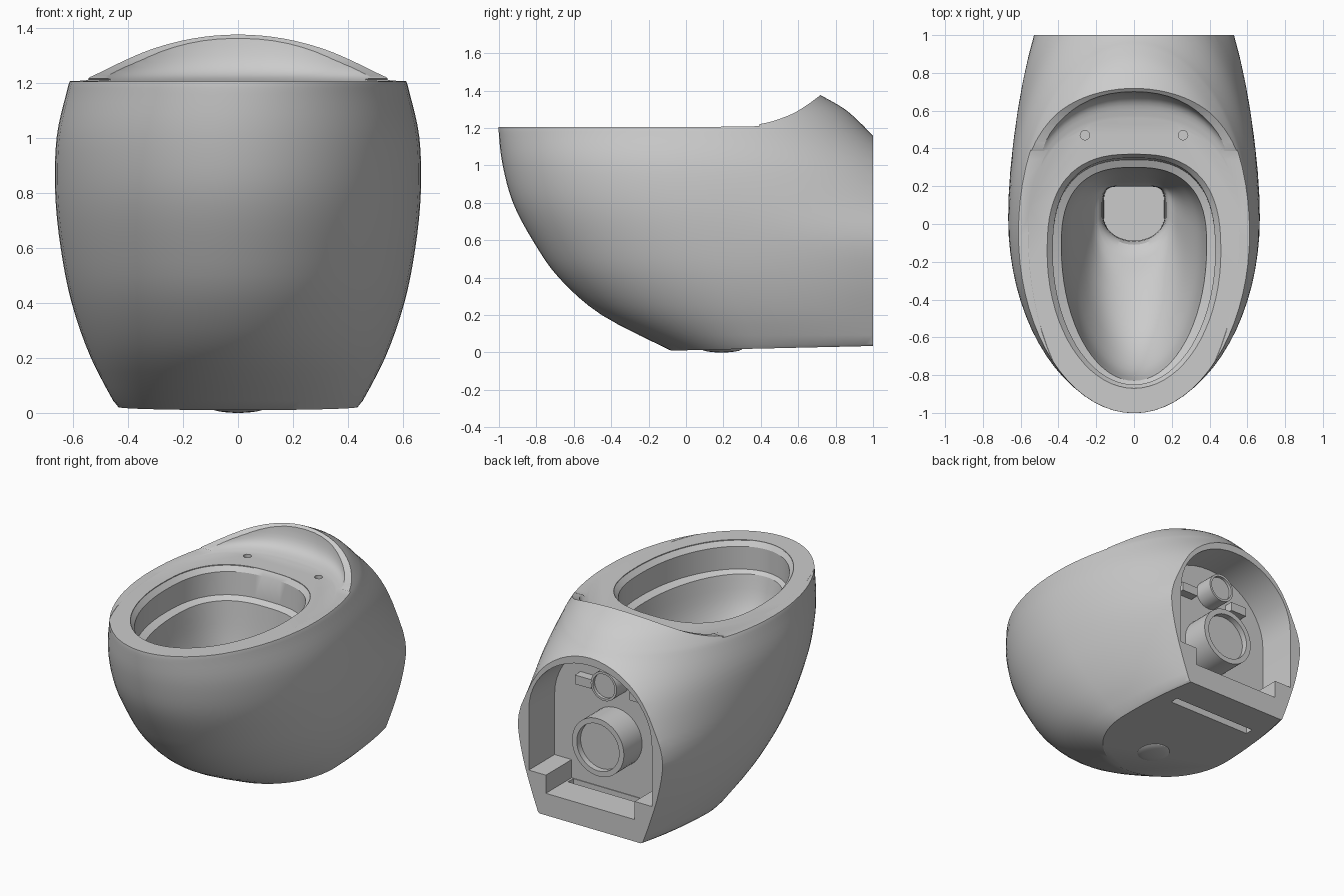
import bpy, bmesh, math
from mathutils import Matrix

if "Cube" in bpy.data.objects:
    bpy.data.objects.remove(bpy.data.objects["Cube"])

ceramic = bpy.data.materials.new("grey ceramic")
ceramic.use_nodes = True
ceramic.diffuse_color = (0.6, 0.6, 0.6, 1)
ceramic.node_tree.nodes["Principled BSDF"].inputs["Base Color"].default_value = (0.6, 0.6, 0.6, 1)


def finish(name, bm):
    bmesh.ops.recalc_face_normals(bm, faces=bm.faces)
    mesh = bpy.data.meshes.new(name)
    bm.to_mesh(mesh)
    bm.free()
    mesh.materials.append(ceramic)
    ob = bpy.data.objects.new(name, mesh)
    bpy.context.collection.objects.link(ob)
    return ob


def skin(name, rings):
    """Join closed rings of points into a capped solid."""
    bm = bmesh.new()
    loops = [[bm.verts.new(p) for p in ring] for ring in rings]
    for a, b in zip(loops, loops[1:]):
        for i in range(len(a)):
            j = (i + 1) % len(a)
            bm.faces.new((a[i], a[j], b[j], b[i]))
    bm.faces.new(loops[0])
    bm.faces.new(loops[-1])
    return finish(name, bm)


def smooth_rows(rows, steps):
    """Catmull-Rom interpolation between rows of section values."""
    out = []
    for i in range(len(rows) - 1):
        p = [rows[max(0, min(len(rows) - 1, i + k))] for k in (-1, 0, 1, 2)]
        for s in range(steps):
            t = s / steps
            out.append([b + t * ((c - a) + t * ((2 * a - 5 * b + 4 * c - d)
                        + t * (3 * (b - c) + d - a))) / 2 for a, b, c, d in zip(*p)])
    return out + [list(rows[-1])]


def egg(z, front, back, mid, w, power, n=72):
    """Horizontal section: elliptical front half, squarer back half."""
    pts = []
    for i in range(n):
        a = 2 * math.pi * i / n
        c, s = math.cos(a), math.sin(a)
        e = 2 / power if s > 0 else 1
        x = math.copysign(abs(c) ** e, c) * w
        y = mid + abs(s) ** e * (back - mid if s > 0 else front - mid)
        pts.append((x, y, z))
    return pts


def box(name, x0, x1, y0, y1, z0, z1):
    return skin(name, [[(x0, y0, z), (x1, y0, z), (x1, y1, z), (x0, y1, z)] for z in (z0, z1)])


def lathe(name, z, profile, n=40):
    """Turn a (radius, y) profile about a front-to-back axis at height z."""
    return skin(name, [[(r * math.cos(2 * math.pi * i / n), y, z + r * math.sin(2 * math.pi * i / n))
                        for i in range(n)] for r, y in profile])


def cut(target, cutter):
    mod = target.modifiers.new("cut", "BOOLEAN")
    mod.operation, mod.solver, mod.object = "DIFFERENCE", "EXACT", cutter
    bpy.context.view_layer.update()
    graph = bpy.context.evaluated_depsgraph_get()
    mesh = bpy.data.meshes.new_from_object(target.evaluated_get(graph))
    target.modifiers.clear()
    target.data = mesh
    bpy.data.objects.remove(cutter)


# Outer shell: z, front, back, widest y, half width, back power
shell = [
    (0.01, -0.08, 1.54, 0.4, 0.435, 2),
    (0.2, -0.45, 1.53, 0.3, 0.535, 2),
    (0.4, -0.68, 1.62, 0.2, 0.605, 2),
    (0.6, -0.82, 1.66, 0.12, 0.645, 2),
    (0.8, -0.925, 1.39, 0.05, 0.665, 2),
    (1.0, -0.98, 1.18, 0, 0.66, 2),
    (1.16, -1, 1.0, -0.03, 0.625, 2),
    (1.22, -1, 0.94, -0.05, 0.605, 2),
    (1.3, -0.99, 0.85, -0.05, 0.55, 2),
    (1.375, -0.97, 0.72, -0.05, 0.48, 2),
    (1.43, -0.95, 0.6, -0.05, 0.42, 2)]
rings = [egg(*r) for r in smooth_rows(shell, 4)]
rings[0] = [(x, y, z + 0.023 * (y + 0.08)) for x, y, z in rings[0]]
body = skin("bowl_body", rings)

# Flat wall end
cut(body, box("wall_cutter", -2, 2, 1, 3, -1, 3))

# Level rim sweeping up to the rear crest
rim = smooth_rows([(-1.5, 1.207), (0.2, 1.207), (0.4, 1.222), (0.55, 1.268), (0.65, 1.325), (0.74, 1.393)], 5)
side = rim + [(0.74, 2), (-1.5, 2)]
cut(body, skin("rim_cutter", [[(x, y, z) for y, z in side] for x in (-1, 1)]))

# Dished deck in front of the crest
dish = [(1.205, -1.1, 0.56, -0.05, 0.56, 2.4), (1.23, -1.1, 0.645, -0.05, 0.59, 2.4),
        (1.3, -1.1, 0.69, -0.05, 0.6, 2.3), (1.45, -1.1, 0.71, -0.05, 0.61, 2.2)]
cut(body, skin("dish_cutter", [egg(*r) for r in smooth_rows(dish, 4)]))

# Basin: opening, shelf under the rim, funnel and sump
basin = [(1.3, -0.87, 0.37, -0.15, 0.46, 2.6), (1.2, -0.87, 0.37, -0.15, 0.46, 2.6),
         (1.17, -0.85, 0.35, -0.15, 0.43, 2.6), (1.02, -0.85, 0.34, -0.15, 0.43, 2.6),
         (1.0, -0.83, 0.3, -0.12, 0.385, 2.6)]
funnel = [(1.0, -0.83, 0.3, -0.12, 0.385, 2.6), (0.8, -0.77, 0.28, -0.1, 0.35, 2.7),
          (0.6, -0.6, 0.25, -0.05, 0.28, 3), (0.45, -0.3, 0.22, 0, 0.215, 4),
          (0.38, -0.11, 0.2, 0.04, 0.17, 6), (0.2, -0.09, 0.2, 0.04, 0.16, 6)]
cut(body, skin("basin_cutter", [egg(*r) for r in basin + smooth_rows(funnel, 4)[1:]]))

# Rear service recess with arched top, lower trough and floor slot
arch = [(0.45 * math.cos(math.pi * i / 24), 0.7 + 0.41 * math.sin(math.pi * i / 24)) for i in range(25)]
outline = arch + [(-0.45, 0.3), (-0.325, 0.3), (-0.325, 0.18), (0.325, 0.18), (0.325, 0.3), (0.45, 0.3)]
cut(body, skin("recess_cutter", [[(x, y, z) for x, z in outline] for y in (0.73, 1.2)]))
cut(body, box("slot_cutter", -0.31, 0.31, 0.735, 0.79, -0.1, 0.25))

# Seat bolt holes
for sx in (-1, 1):
    cut(body, skin("bolt_cutter", [[(sx * 0.26 + 0.025 * math.cos(k * math.pi / 8), 0.47 + 0.025 * math.sin(k * math.pi / 8), z)
                                    for k in range(16)] for z in (1.1, 1.4)]))

# Waste outlet and flush inlet
outlet = lathe("waste_outlet", 0.54, [(0.19, 0.72), (0.19, 0.92), (0.155, 0.92), (0.155, 0.88)])
inlet = lathe("flush_inlet", 0.92, [(0.095, 0.72), (0.095, 0.86), (0.08, 0.86), (0.08, 0.84)])

# Ribs beside the inlet
ribs = [box(n, s * 0.2 - 0.06, s * 0.2 + 0.06, 0.72, 0.79, 0.84, 0.9)
        for n, s in (("left_rib", 1), ("right_rib", -1))]

# Shallow drain boss under the body
bm = bmesh.new()
bmesh.ops.create_uvsphere(bm, u_segments=24, v_segments=12, radius=1,
                          matrix=Matrix.Translation((0, 0.19, 0.02)) @ Matrix.Diagonal((0.1, 0.11, 0.02, 1)))
boss = finish("drain_boss", bm)

bpy.ops.object.select_all(action="DESELECT")
for ob in [body, outlet, inlet, boss] + ribs:
    ob.select_set(True)
bpy.context.view_layer.objects.active = body
bpy.ops.object.shade_smooth_by_angle(angle=math.radians(30))
